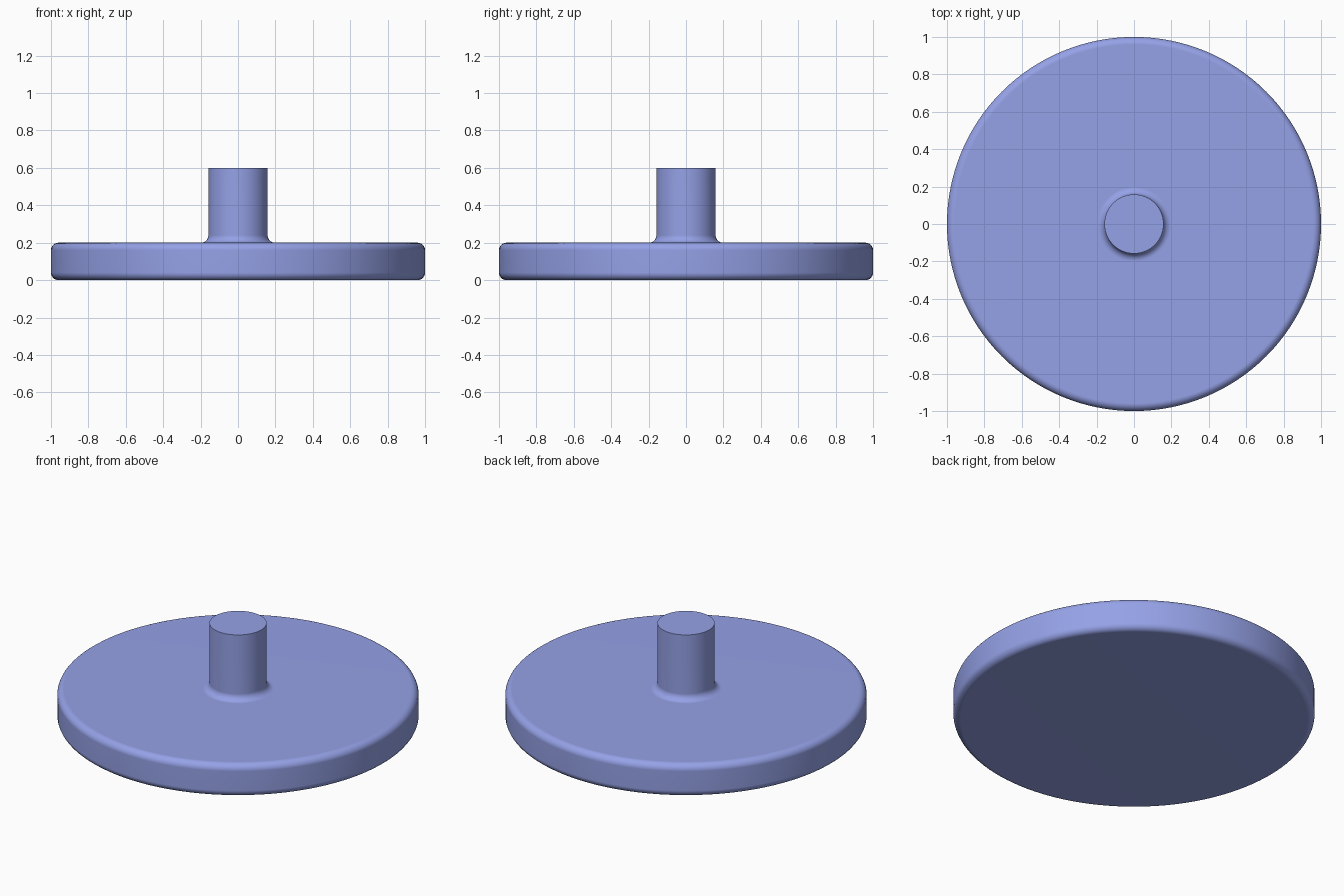
import bpy, bmesh, math

if "Cube" in bpy.data.objects:
    bpy.data.objects.remove(bpy.data.objects["Cube"])

SEGMENTS = 128


def arc(cx, cz, r, a0, a1, n=6):
    """Profile points (radius, z) along a circular arc, angles in degrees."""
    return [(cx + r * math.cos(math.radians(a0 + (a1 - a0) * i / n)),
             cz + r * math.sin(math.radians(a0 + (a1 - a0) * i / n)))
            for i in range(n + 1)]


def lathe(name, profile, material):
    """Spin a profile, running from axis to axis, around z."""
    bm = bmesh.new()
    verts = [bm.verts.new((r, 0, z)) for r, z in profile]
    edges = [bm.edges.new(pair) for pair in zip(verts, verts[1:])]
    bmesh.ops.spin(bm, geom=verts + edges, cent=(0, 0, 0), axis=(0, 0, 1),
                   angle=math.tau, steps=SEGMENTS)
    bmesh.ops.remove_doubles(bm, verts=bm.verts, dist=1e-5)
    bmesh.ops.recalc_face_normals(bm, faces=bm.faces)
    mesh = bpy.data.meshes.new(name)
    bm.to_mesh(mesh)
    bm.free()
    mesh.materials.append(material)
    obj = bpy.data.objects.new(name, mesh)
    bpy.context.collection.objects.link(obj)
    bpy.context.view_layer.objects.active = obj
    obj.select_set(True)
    bpy.ops.object.shade_smooth_by_angle(angle=math.radians(35))
    # Keep the large flat faces evenly shaded next to the rounded rims
    obj.modifiers.new("flat_shading", 'WEIGHTED_NORMAL').keep_sharp = True
    return obj


blue = bpy.data.materials.new("soft_blue")
blue.diffuse_color = (0.30, 0.36, 0.80, 1)
blue.use_nodes = True
blue.node_tree.nodes["Principled BSDF"].inputs["Base Color"].default_value = blue.diffuse_color

# Disc with rounded rims, blending through a fillet into the sharp-topped stem
R, H, RIM = 1.0, 0.2, 0.04
STEM, TOP, FILLET = 0.158, 0.6, 0.04
profile = [(0, 0)]
profile += arc(R - RIM, RIM, RIM, -90, 0)
profile += arc(R - RIM, H - RIM, RIM, 0, 90)
profile += arc(STEM + FILLET, H + FILLET, FILLET, 270, 180)
profile += [(STEM, TOP), (0, TOP)]
lathe("disc_with_stem", profile, blue)
